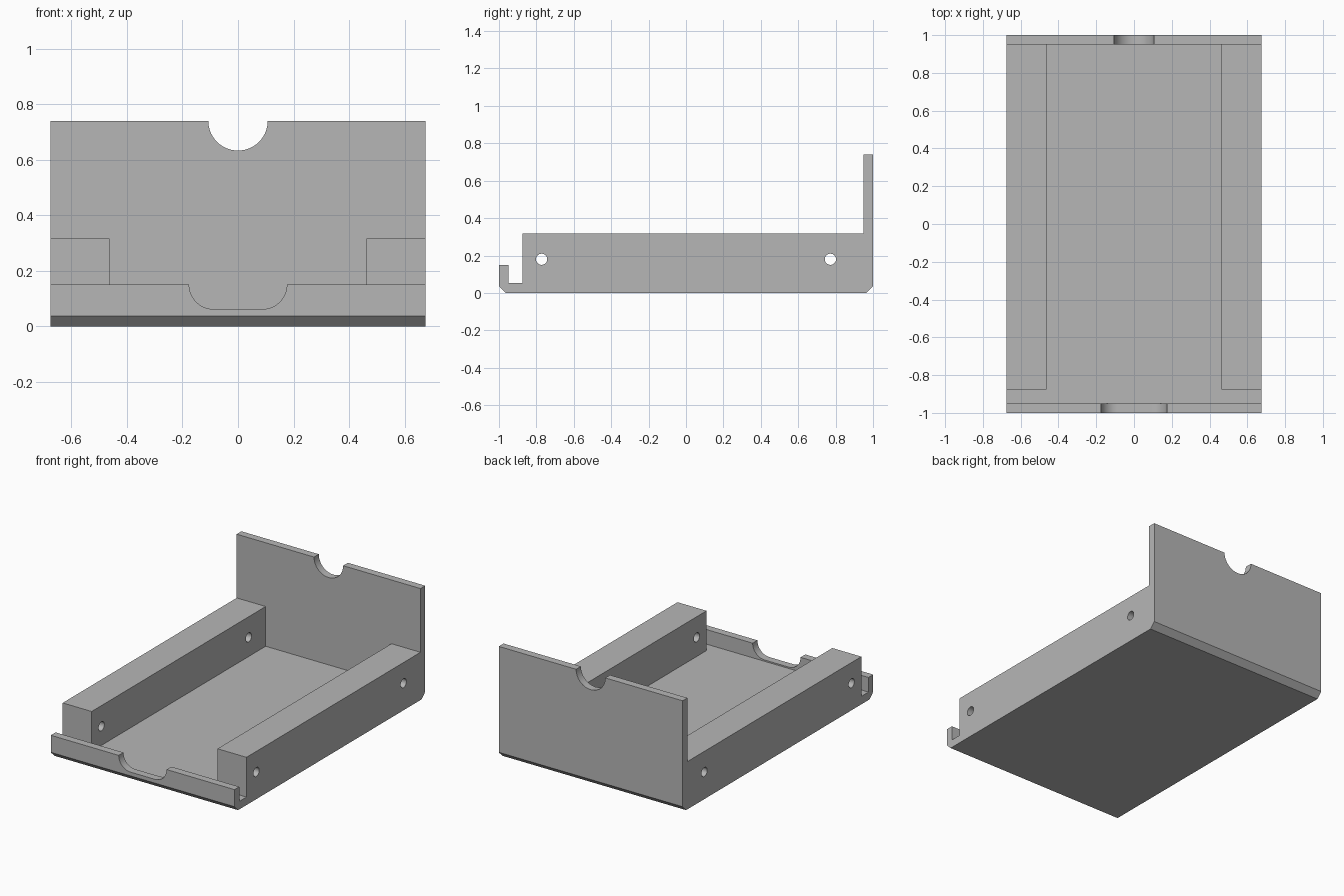
import bpy, bmesh, math
from mathutils import Vector

if "Cube" in bpy.data.objects:
    bpy.data.objects.remove(bpy.data.objects["Cube"], do_unlink=True)

HALF_W, FLOOR, LIP, RAIL, WALL = 0.675, 0.053, 0.15, 0.317, 0.74
THICK, CHAMFER = 0.05, 0.037

grey = bpy.data.materials.new("plain grey")
grey.use_nodes = True
colour = (0.47, 0.47, 0.47, 1)
grey.diffuse_color = colour
grey.node_tree.nodes["Principled BSDF"].inputs["Base Color"].default_value = colour


def prism(name, outline, axis, start, end):
    """Extrude an outline along x (points are y, z) or along y (points are x, z)."""
    bm = bmesh.new()
    place = (lambda a, b: (start, a, b)) if axis == "x" else (lambda a, b: (a, start, b))
    face = bm.faces.new([bm.verts.new(place(a, b)) for a, b in outline])
    moved = bmesh.ops.extrude_face_region(bm, geom=[face])["geom"]
    shift = Vector((end - start, 0, 0) if axis == "x" else (0, end - start, 0))
    bmesh.ops.translate(bm, vec=shift, verts=[v for v in moved if isinstance(v, bmesh.types.BMVert)])
    bmesh.ops.recalc_face_normals(bm, faces=bm.faces)
    mesh = bpy.data.meshes.new(name)
    bm.to_mesh(mesh)
    bm.free()
    mesh.materials.append(grey)
    obj = bpy.data.objects.new(name, mesh)
    bpy.context.collection.objects.link(obj)
    return obj


def arc(cx, cz, r, a0, a1, steps):
    angles = [math.radians(a0 + (a1 - a0) * i / steps) for i in range(steps + 1)]
    return [(cx + r * math.cos(a), cz + r * math.sin(a)) for a in angles]


def smooth(obj):
    bpy.ops.object.select_all(action="DESELECT")
    obj.select_set(True)
    bpy.context.view_layer.objects.active = obj
    bpy.ops.object.shade_smooth_by_angle(angle=math.radians(30))


# Floor plate with chamfered front and back bottom edges
prism("floor_plate", [(-1 + CHAMFER, 0), (1 - CHAMFER, 0), (1, CHAMFER), (1, FLOOR),
                      (-1, FLOOR), (-1, CHAMFER)], "x", -HALF_W, HALF_W)


# Upright panels with a finger notch in the top edge
def panel(name, top, notch, y0, y1):
    outline = [(-HALF_W, FLOOR), (HALF_W, FLOOR), (HALF_W, top)] + notch + [(-HALF_W, top)]
    smooth(prism(name, outline, "y", y0, y1))


r = LIP - 0.062
wide_notch = arc(0.088, LIP, r, 0, -90, 14) + arc(-0.088, LIP, r, -90, -180, 14)
panel("front_lip", LIP, wide_notch, -1, -1 + THICK)
panel("back_wall", WALL, arc(0, WALL, 0.107, 0, -180, 28), 1 - THICK, 1)

# Side rails, each with two cross holes
cutters = []
for y in (-0.772, 0.772):
    cutter = prism("hole_cutter", arc(y, 0.18, 0.03, 0, 345, 23), "x", -1, 1)
    cutter.hide_render = True
    cutters.append(cutter)

for name, x0, x1 in (("left_rail", 0.462, HALF_W), ("right_rail", -HALF_W, -0.462)):
    y0, y1 = -0.875, 1 - THICK
    rail = prism(name, [(y0, FLOOR), (y1, FLOOR), (y1, RAIL), (y0, RAIL)], "x", x0, x1)
    bpy.context.view_layer.objects.active = rail
    for cutter in cutters:
        mod = rail.modifiers.new("hole", "BOOLEAN")
        mod.operation, mod.solver, mod.object = "DIFFERENCE", "EXACT", cutter
        bpy.ops.object.modifier_apply(modifier=mod.name)
    smooth(rail)

for cutter in cutters:
    bpy.data.objects.remove(cutter, do_unlink=True)
